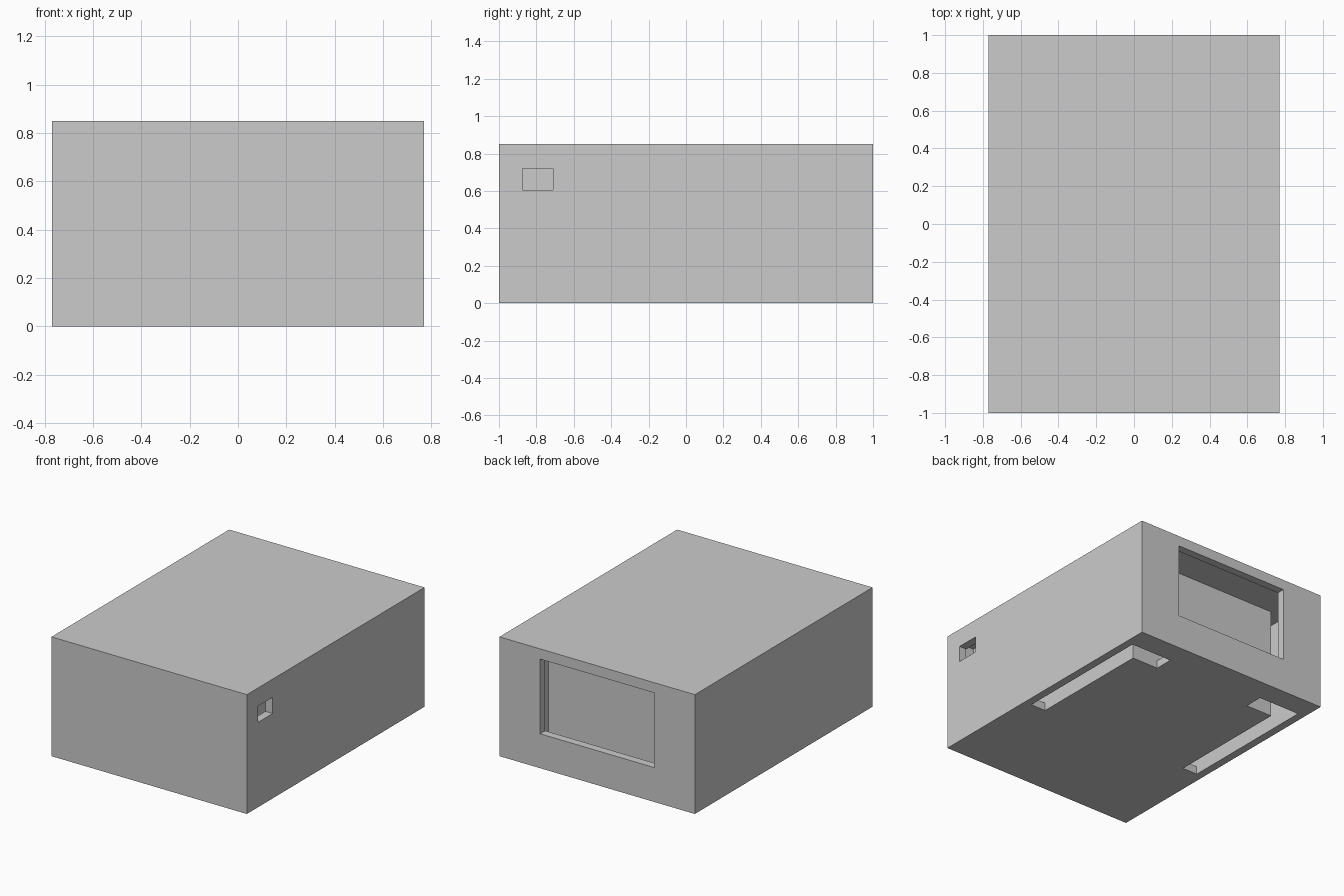
import bpy
import bmesh

if "Cube" in bpy.data.objects:
    bpy.data.objects.remove(bpy.data.objects["Cube"])

W, D, H, T = 0.77, 1.0, 0.85, 0.057   # half width, half depth, height, wall thickness
BX, BY = 0.595, 0.70                  # half width and back face of the inner core


def prism(name, profile, z0, z1):
    """Extrude an outline in plan from z0 to z1."""
    bm = bmesh.new()
    face = bm.faces.new([bm.verts.new((x, y, z0)) for x, y in profile])
    out = bmesh.ops.extrude_face_region(bm, geom=[face])
    top = [v for v in out["geom"] if isinstance(v, bmesh.types.BMVert)]
    bmesh.ops.translate(bm, verts=top, vec=(0, 0, z1 - z0))
    bmesh.ops.recalc_face_normals(bm, faces=bm.faces)
    mesh = bpy.data.meshes.new(name)
    bm.to_mesh(mesh)
    bm.free()
    ob = bpy.data.objects.new(name, mesh)
    bpy.context.collection.objects.link(ob)
    return ob


def rect(x0, x1, y0, y1):
    return [(x0, y0), (x1, y0), (x1, y1), (x0, y1)]


def cut(target, cutter):
    """Subtract the cutter, bake the result and remove the cutter."""
    cutter.hide_render = True
    mod = target.modifiers.new("cut", 'BOOLEAN')
    mod.operation = 'DIFFERENCE'
    mod.solver = 'EXACT'
    mod.object = cutter
    bpy.context.view_layer.objects.active = target
    bpy.ops.object.modifier_apply(modifier=mod.name)
    bpy.data.objects.remove(cutter)


# Outer case
case = prism("case", rect(-W, W, -D, D), 0, H)

# U-shaped channel between the walls and the inner core
ix, iy = W - T, D - T
channel = [(-ix, -iy), (-BX, -iy), (-BX, BY), (BX, BY),
           (BX, -iy), (ix, -iy), (ix, iy), (-ix, iy)]
cut(case, prism("channel_cutter", channel, T, H - T))

# Back window
cut(case, prism("window_cutter", rect(-0.45, 0.45, 0.90, 1.1), 0.245, 0.777))

# Small port in the right wall
cut(case, prism("port_cutter", rect(0.65, 0.9, -0.875, -0.71), 0.605, 0.72))

# Mirrored L-shaped slots through the floor
for s in (1, -1):
    slot = [(s * x, y) for x, y in
            [(ix, -0.205), (ix, 0.835), (0.387, 0.835),
             (0.387, BY), (BX, BY), (BX, -0.205)]]
    cut(case, prism("slot_cutter", slot, -0.1, 0.15))
